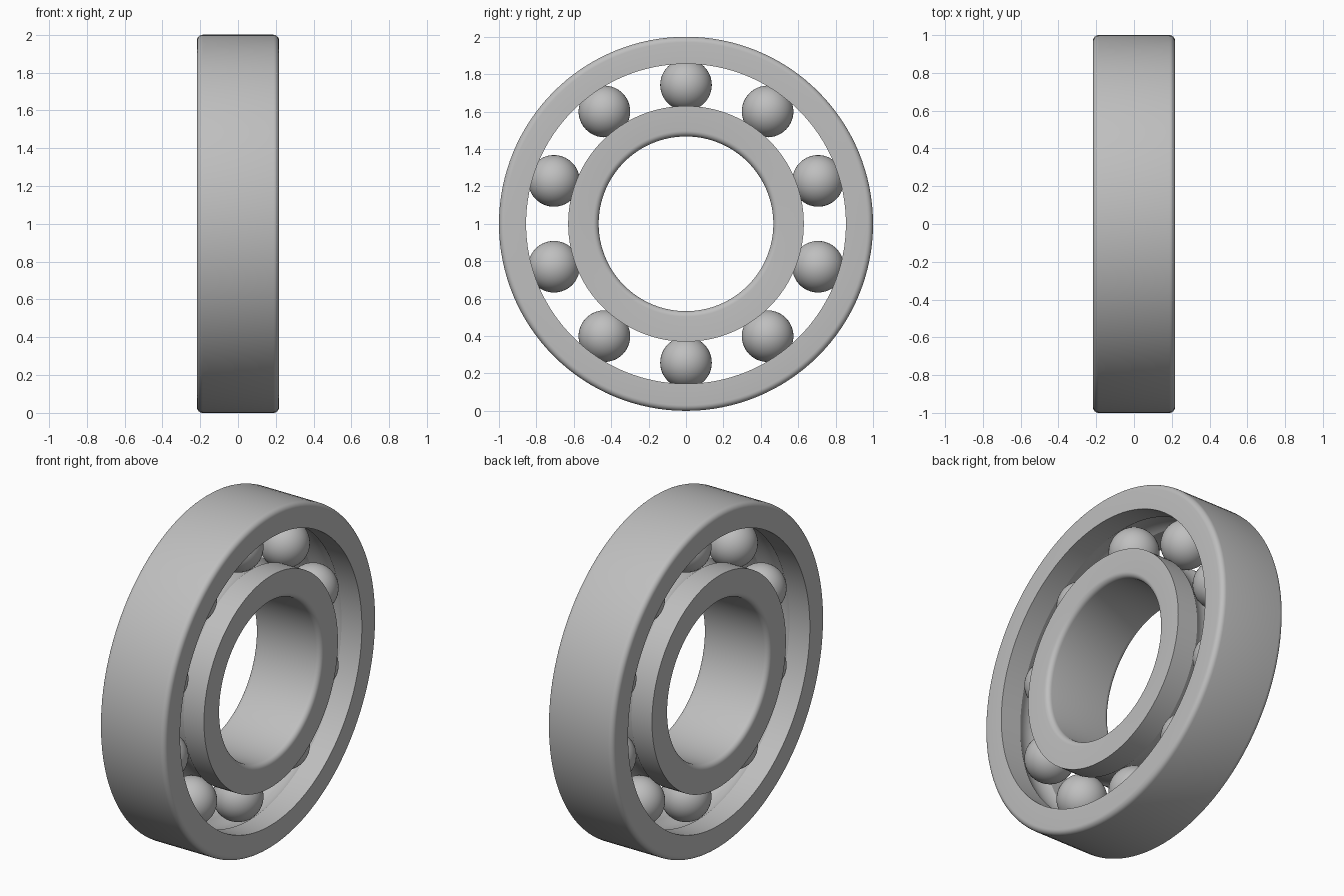
import bpy
import bmesh
from math import pi, sin, cos, asin
from mathutils import Vector, Matrix

cube = bpy.data.objects.get("Cube")
if cube:
    bpy.data.objects.remove(cube, do_unlink=True)

HALF_WIDTH = 0.217
FILLET = 0.03
PITCH = 0.7425          # radius of the circle of ball centres
BALL_R = 0.138
GROOVE_R = 0.14
BALLS = 10
CENTRE = Vector((0, 0, 1))

steel = bpy.data.materials.new("steel grey")
steel.use_nodes = True
GREY = (0.52, 0.52, 0.52, 1)
steel.diffuse_color = GREY
steel.node_tree.nodes["Principled BSDF"].inputs["Base Color"].default_value = GREY


def arc(cx, cr, radius, start, end, steps):
    """Points (x, r) along an arc."""
    angles = [start + (end - start) * i / steps for i in range(steps + 1)]
    return [(cx + radius * cos(a), cr + radius * sin(a)) for a in angles]


def finish(bm, name):
    mesh = bpy.data.meshes.new(name)
    bmesh.ops.recalc_face_normals(bm, faces=bm.faces)
    bm.to_mesh(mesh)
    bm.free()
    mesh.materials.append(steel)
    obj = bpy.data.objects.new(name, mesh)
    bpy.context.collection.objects.link(obj)
    obj.location = CENTRE
    bpy.ops.object.select_all(action="DESELECT")
    obj.select_set(True)
    bpy.context.view_layer.objects.active = obj
    bpy.ops.object.shade_smooth_by_angle(angle=pi / 6)
    return obj


def make_race(name, plain_r, groove_side_r):
    """Ring with rounded edges at plain_r and a ball groove in the other wall."""
    side = 1 if plain_r > groove_side_r else -1
    edge = HALF_WIDTH - FILLET
    rim = plain_r - side * FILLET
    half = asin(abs(groove_side_r - PITCH) / GROOVE_R)
    profile = [(-HALF_WIDTH, groove_side_r)]
    profile += arc(0, PITCH, GROOVE_R, side * (pi - half), side * half, 16)
    profile += [(HALF_WIDTH, groove_side_r)]
    profile += arc(edge, rim, FILLET, 0, side * pi / 2, 6)
    profile += arc(-edge, rim, FILLET, side * pi / 2, side * pi, 6)

    bm = bmesh.new()
    verts = [bm.verts.new((x, 0, r)) for x, r in profile]
    edges = [bm.edges.new((v, verts[(i + 1) % len(verts)]))
             for i, v in enumerate(verts)]
    bmesh.ops.spin(bm, geom=verts + edges, cent=(0, 0, 0), axis=(1, 0, 0),
                   angle=2 * pi, steps=128, use_merge=True)
    bmesh.ops.remove_doubles(bm, verts=bm.verts, dist=1e-5)
    return finish(bm, name)


# Outer and inner races
make_race("outer_race", 1.0, 0.855)
make_race("inner_race", 0.467, 0.63)

# Balls, evenly spaced from the top
for i in range(BALLS):
    bm = bmesh.new()
    turn = Matrix.Rotation(2 * pi * i / BALLS, 4, "X")
    bmesh.ops.create_uvsphere(bm, u_segments=40, v_segments=24, radius=BALL_R,
                              matrix=turn @ Matrix.Translation((0, 0, PITCH)))
    finish(bm, f"ball_{i + 1}")
